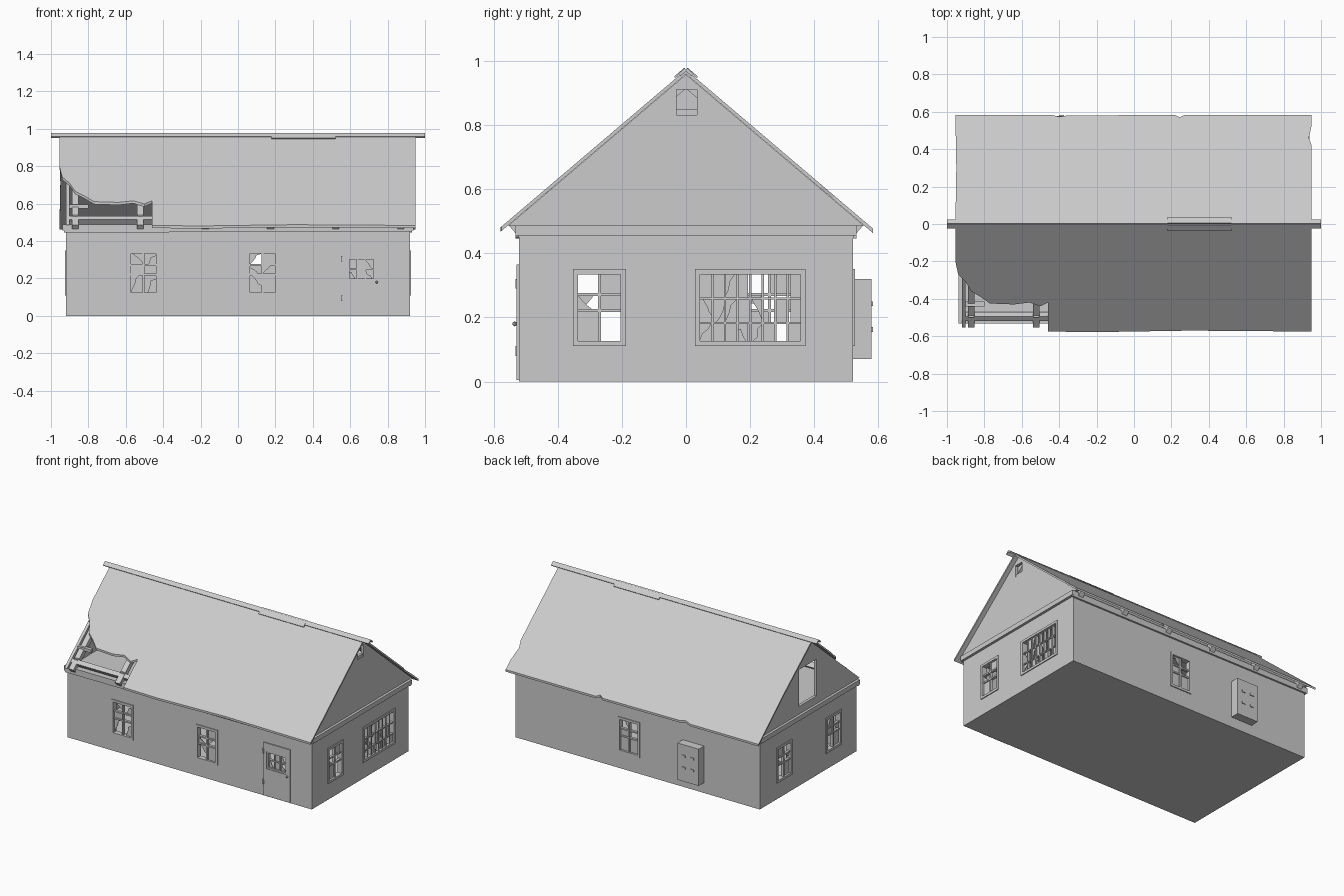
import bpy, bmesh, math, random
from mathutils import Matrix, Vector

random.seed(4)
if "Cube" in bpy.data.objects:
    bpy.data.objects.remove(bpy.data.objects["Cube"])

grey = bpy.data.materials.new("weathered grey")
grey.use_nodes = True
COLOUR = (0.6, 0.6, 0.6, 1)
grey.diffuse_color = COLOUR
grey.node_tree.nodes["Principled BSDF"].inputs["Base Color"].default_value = COLOUR

WX, WY, WALL_TOP = 0.92, 0.52, 0.46      # wall half sizes and height
RIDGE, SLOPE = 0.972, 0.85               # roof line
PITCH = math.atan(SLOPE)


def box(bm, lo, hi):
    lo, hi = Vector(lo), Vector(hi)
    m = Matrix.Translation((lo + hi) / 2) @ Matrix.Diagonal((hi - lo).to_4d())
    return bmesh.ops.create_cube(bm, size=1, matrix=m)["verts"]


def prism(bm, points, offset):
    """Extrude a flat outline along an offset."""
    face = bm.faces.new([bm.verts.new(p) for p in points])
    new = bmesh.ops.extrude_face_region(bm, geom=[face], use_keep_orig=True)["geom"]
    bmesh.ops.translate(bm, vec=offset, verts=[v for v in new if isinstance(v, bmesh.types.BMVert)])


def finish(name, bm, matrix=None):
    bmesh.ops.recalc_face_normals(bm, faces=bm.faces)
    mesh = bpy.data.meshes.new(name)
    bm.to_mesh(mesh)
    bm.free()
    mesh.materials.append(grey)
    obj = bpy.data.objects.new(name, mesh)
    if matrix:
        obj.matrix_world = matrix
    bpy.context.scene.collection.objects.link(obj)
    return obj


def cut(target, cutters):
    """Carve boxes out of a part."""
    for lo, hi in cutters:
        bm = bmesh.new()
        box(bm, lo, hi)
        cutter = finish("cutter", bm)
        mod = target.modifiers.new("cut", "BOOLEAN")
        mod.operation, mod.solver, mod.object = "DIFFERENCE", "EXACT", cutter
        bpy.context.view_layer.objects.active = target
        bpy.ops.object.modifier_apply(modifier=mod.name)
        bpy.data.objects.remove(cutter)


def side(angle, dist, u):
    """Place a wall fitting whose outside is local -y."""
    return Matrix.Rotation(math.radians(angle), 4, "Z") @ Matrix.Translation((u, -dist, 0))


def shard(bm, x0, x1, z0, z1):
    """Broken glass left in one corner of a pane."""
    fx, fz = random.choice((0, 1)), random.choice((0, 1))
    outline = [(0, 0), (random.uniform(0.6, 1), 0), (random.uniform(0.4, 0.7), random.uniform(0.2, 0.4)),
               (random.uniform(0.2, 0.45), random.uniform(0.4, 0.7)), (0, random.uniform(0.6, 1))]
    pts = []
    for a, b in outline:
        a, b = (1 - a if fx else a), (1 - b if fz else b)
        pts.append((x0 + (x1 - x0) * a, 0.008, z0 + (z1 - z0) * b))
    prism(bm, pts, (0, 0.004, 0))


def glazing(bm, w, z0, z1, cols, rows, rim, bar, out, deep):
    """Frame, glazing bars and broken panes."""
    h = w / 2
    for s in (-1, 1):
        box(bm, (min(s * h, s * (h - rim)), -out, z0), (max(s * h, s * (h - rim)), deep, z1))
    box(bm, (-h + rim, -out, z0), (h - rim, deep, z0 + rim))
    box(bm, (-h + rim, -out, z1 - rim), (h - rim, deep, z1))
    iw, b0, b1 = w - 2 * rim, z0 + rim, z1 - rim
    xs = [-h + rim + iw * i / cols for i in range(cols + 1)]
    zs = [b0 + (b1 - b0) * f for f in rows]
    for x in xs[1:-1]:
        box(bm, (x - bar / 2, 0, b0), (x + bar / 2, 0.02, b1))
    for z in zs[1:-1]:
        box(bm, (-h + rim, 0.001, z - bar / 2), (h - rim, 0.019, z + bar / 2))
    for i in range(cols):
        for j in range(len(zs) - 1):
            pick = random.random()
            if pick < 0.2:
                box(bm, (xs[i], 0.008, zs[j]), (xs[i + 1], 0.012, zs[j + 1]))
            elif pick < 0.65:
                shard(bm, xs[i], xs[i + 1], zs[j], zs[j + 1])


# Walls: hollow shell with floor, then window and door openings
bm = bmesh.new()
box(bm, (-WX, -WY, 0), (WX, WY, WALL_TOP))
walls = finish("walls", bm)
cut(walls, [((-WX + 0.03, -WY + 0.03, 0.01), (WX - 0.03, WY - 0.03, 1))])

ROWS = (0, 0.46, 0.7, 1)
WIDE_ROWS = (0, 0.27, 0.64, 1)
WINDOWS = [  # name, wall angle, wall distance, centre along wall, width, columns, row lines
    ("front_window_right", 0, WY, -0.505, 0.165, 2, ROWS),
    ("front_window_middle", 0, WY, 0.13, 0.165, 2, ROWS),
    ("left_end_window_small", 90, WX, -0.27, 0.165, 2, ROWS),
    ("left_end_window_wide", 90, WX, 0.2, 0.345, 8, WIDE_ROWS),
    ("back_window", 180, WY, -0.065, 0.165, 2, ROWS),
    ("right_end_window_back", -90, WX, -0.26, 0.165, 2, ROWS),
    ("right_end_window_front", -90, WX, 0.27, 0.165, 2, ROWS),
]


def opening(angle, dist, u, w, z0, z1):
    m = side(angle, dist, u)
    a, b = m @ Vector((-w / 2, -0.05, z0)), m @ Vector((w / 2, 0.06, z1))
    return ([min(p) for p in zip(a, b)], [max(p) for p in zip(a, b)])


cut(walls, [opening(a, d, u, w - 0.01, 0.115, 0.345) for _, a, d, u, w, _, _ in WINDOWS])
cut(walls, [opening(0, WY, 0.66, 0.15, 0.19, 0.31)])
for name, a, d, u, w, cols, rows in WINDOWS:
    bm = bmesh.new()
    glazing(bm, w, 0.11, 0.35, cols, rows, 0.016, 0.01 if cols < 3 else 0.007, 0.006, 0.03)
    finish(name, bm, side(a, d, u))

# Front door: panel around a glazed opening, hinges and knob
bm = bmesh.new()
for lo, hi in (((-0.1, 0.005), (0.1, 0.19)), ((-0.1, 0.31), (0.1, 0.365)),
               ((-0.1, 0.19), (-0.075, 0.31)), ((0.075, 0.19), (0.1, 0.31))):
    box(bm, (lo[0], -0.008, lo[1]), (hi[0], 0.002, hi[1]))
glazing(bm, 0.15, 0.19, 0.31, 3, (0, 0.5, 1), 0.01, 0.008, 0.004, 0.02)
for z in (0.08, 0.29):
    box(bm, (-0.108, -0.012, z), (-0.096, 0, z + 0.03))
bmesh.ops.create_icosphere(bm, subdivisions=1, radius=0.008, matrix=Matrix.Translation((0.082, -0.014, 0.18)))
finish("front_door", bm, side(0, WY, 0.66))

# Meter cabinet on the back wall
bm = bmesh.new()
box(bm, (-0.08, -0.058, 0.07), (0.08, 0, 0.32))
for x in (-0.045, 0.02):
    for z in (0.155, 0.235):
        box(bm, (x, -0.063, z), (x + 0.025, -0.055, z + 0.015))
finish("meter_cabinet", bm, side(180, WY, 0.42))

# Attic floor doubling as the cornice, with a slightly sagging trim board
bm = bmesh.new()
box(bm, (-0.937, -0.532, 0.455), (0.937, 0.532, 0.487))
finish("cornice", bm)
for s in (-1, 1):
    bm = bmesh.new()
    box(bm, (-0.93, -0.006, -0.006), (0.93, 0.006, 0.006))
    finish("trim_board", bm, Matrix.Translation((0, s * 0.526, 0.454)) @ Matrix.Rotation(0.003 * s, 4, "Y"))

# Gable ends
for name, x, hole in (("left_gable", 0.9, ((0.8, -0.03, 0.83), (1, 0.035, 0.91))),
                      ("right_gable", -0.92, ((-1, -0.09, 0.54), (-0.8, 0.1, 0.79)))):
    bm = bmesh.new()
    half = (RIDGE - 0.015 - 0.486) / SLOPE
    prism(bm, [(x, -half, 0.486), (x, half, 0.486), (x, 0, RIDGE - 0.015)], (0.02, 0, 0))
    cut(finish(name, bm), [hole])
bm = bmesh.new()
box(bm, (0.895, -0.03, 0.83), (0.915, 0.035, 0.848))
finish("gable_window_sill", bm)


# Roof slopes: ragged outlines laid on the pitch
def roof(name, outline):
    bm = bmesh.new()
    prism(bm, [(x, y, RIDGE - SLOPE * abs(y)) for x, y in outline], (0, 0, -0.014))
    finish(name, bm)


roof("roof_front", [(-0.955, 0), (0.95, 0), (0.95, -0.575), (0.3, -0.57), (-0.2, -0.578), (-0.46, -0.575),
                    (-0.46, -0.42), (-0.5, -0.44), (-0.56, -0.42), (-0.64, -0.43), (-0.77, -0.425),
                    (-0.82, -0.39), (-0.87, -0.36), (-0.9, -0.31), (-0.94, -0.27), (-0.955, -0.2)])
roof("roof_back", [(-0.955, 0), (0.95, 0), (0.95, 0.42), (0.935, 0.46), (0.95, 0.53), (0.95, 0.583),
                   (0.27, 0.583), (0.245, 0.57), (0.22, 0.583), (-0.36, 0.58), (-0.4, 0.573),
                   (-0.44, 0.583), (-0.955, 0.583), (-0.95, 0.3)])

# Rafters, purlins and ridge caps follow the pitch on both sides
frame, cap = bmesh.new(), bmesh.new()
for s in (-1, 1):
    tilt = Matrix.Translation((0, 0, RIDGE)) @ Matrix.Rotation(-s * PITCH, 4, "X")

    def sloped(bm, x0, x1, t0, t1, d0, d1):
        y = sorted((s * t0, s * t1))
        bmesh.ops.transform(bm, matrix=tilt, verts=box(bm, (x0, y[0], d0), (x1, y[1], d1)))

    for i in range(6):
        x = -0.87 + 0.348 * i
        sloped(frame, x - 0.018, x + 0.018, 0.02, 0.735, -0.045, -0.012)
    for t in (0.35, 0.66):
        sloped(frame, -0.9, 0.9, t, t + 0.03, -0.05, -0.014)
    sloped(cap, -1, 1, 0, 0.026, -0.004, 0.006)
    sloped(cap, 0.18, 0.52, 0, 0.042, 0.002, 0.008)
finish("roof_timbers", frame)
finish("ridge_cap", cap)

# Loose uprights where the roof has fallen in
bm = bmesh.new()
for x in (-0.87, -0.522):
    box(bm, (x - 0.015, -0.5, 0.48), (x + 0.015, -0.47, 0.54))
box(bm, (-0.9, -0.44, 0.575), (-0.8, -0.415, 0.595))
finish("broken_timbers", bm)
